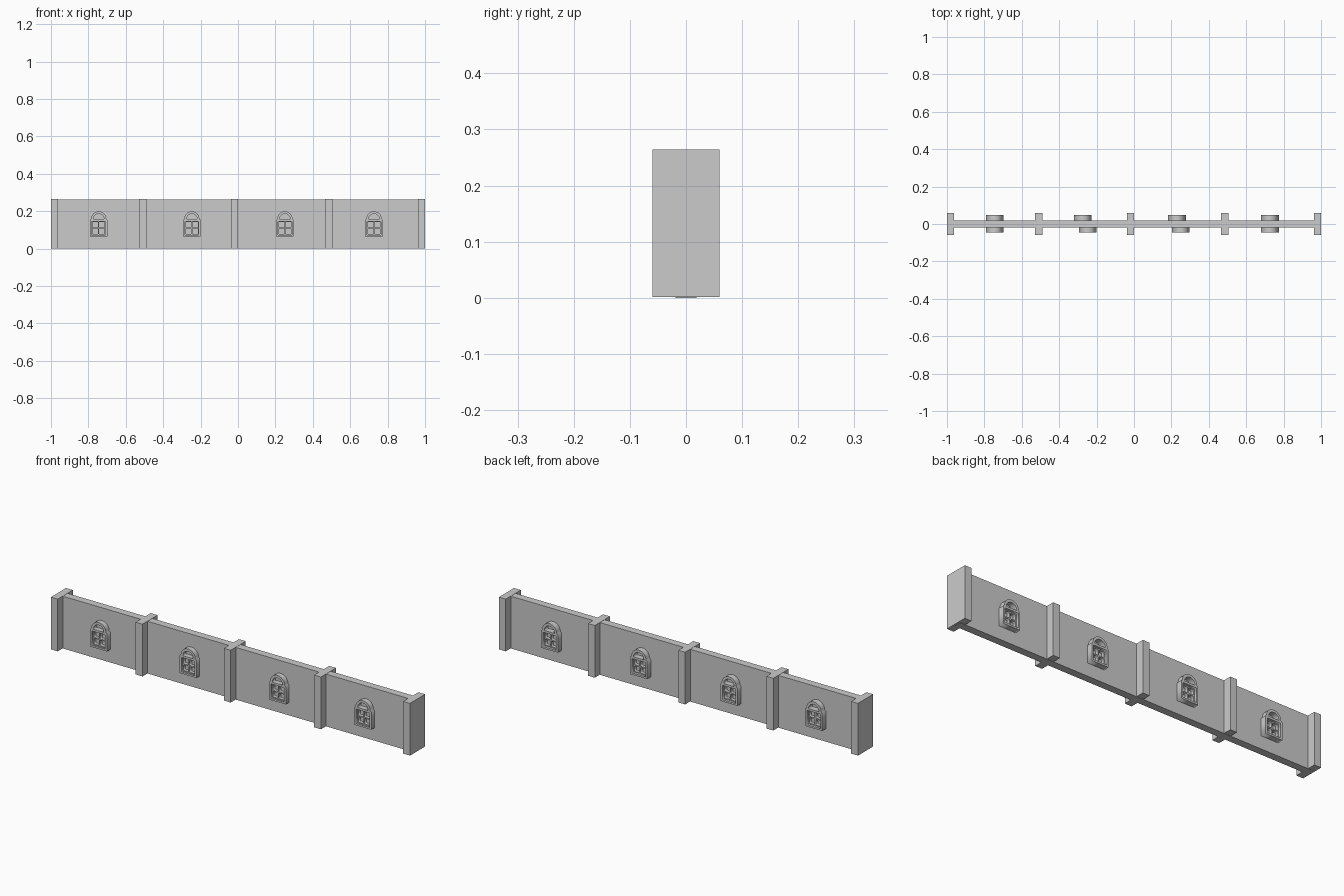
import bpy, math

if "Cube" in bpy.data.objects:
    bpy.data.objects.remove(bpy.data.objects["Cube"])

WALL_H = 0.264


def box(name, x0, x1, y0, y1, z0, z1):
    bpy.ops.mesh.primitive_cube_add(size=1, location=((x0 + x1) / 2, (y0 + y1) / 2, (z0 + z1) / 2))
    ob = bpy.context.object
    ob.name = name
    ob.scale = (x1 - x0, y1 - y0, z1 - z0)
    bpy.ops.object.transform_apply(location=False, rotation=False, scale=True)
    return ob


def rect(x0, x1, z0, z1):
    return [(x0, z0), (x1, z0), (x1, z1), (x0, z1)]


def arc(r, zc, n=12):
    return [(r * math.cos(math.pi * i / n), zc + r * math.sin(math.pi * i / n)) for i in range(n + 1)]


def plate(name, loops, x, y0, y1):
    """Upright plate with holes: first loop is the outline, the rest are openings."""
    cu = bpy.data.curves.new(name, 'CURVE')
    cu.dimensions = '2D'
    cu.fill_mode = 'BOTH'
    cu.extrude = abs(y1 - y0) / 2
    for pts in loops:
        sp = cu.splines.new('POLY')
        sp.points.add(len(pts) - 1)
        for p, (u, v) in zip(sp.points, pts):
            p.co = (u, v, 0, 1)
        sp.use_cyclic_u = True
    ob = bpy.data.objects.new(name, cu)
    bpy.context.collection.objects.link(ob)
    ob.location = (x, (y0 + y1) / 2, 0)
    ob.rotation_euler = (math.pi / 2, 0, 0)
    bpy.ops.object.select_all(action='DESELECT')
    ob.select_set(True)
    bpy.context.view_layer.objects.active = ob
    bpy.ops.object.convert(target='MESH')
    return bpy.context.object


def window(x, side):
    tag = 'front' if side < 0 else 'back'
    depth = 0.045 if side < 0 else 0.048
    # Outer surround: square lower part, narrower arched head
    outline = [(-0.047, 0.065), (0.047, 0.065), (0.047, 0.153)] + arc(0.041, 0.158) + [(-0.047, 0.153)]
    square_hole = rect(-0.037, 0.037, 0.074, 0.146)
    lunette_hole = arc(0.029, 0.157)
    plate(tag + '_window_surround', [outline, square_hole, lunette_hole], x, side * 0.018, side * depth)
    # Recessed sash with four panes
    panes = [rect(a, a + 0.029, b, b + 0.028)
             for a in (-0.032, 0.003) for b in (0.079, 0.113)]
    plate(tag + '_window_sash', [square_hole] + panes, x, side * 0.018, side * 0.036)


# Wall panel
box('wall', -0.99, 0.99, -0.019, 0.019, 0, WALL_H - 0.001)

# Pillars standing proud on both faces
for x0 in (-1.0, -0.528, -0.037, 0.466, 0.962):
    box('pillar', x0, x0 + 0.038, -0.06, 0.06, 0.001, WALL_H)

# Windows on both faces
for x in (-0.745, -0.247, 0.251, 0.727):
    window(x, -1)
for x in (-0.745, -0.273, 0.230, 0.727):
    window(x, 1)
